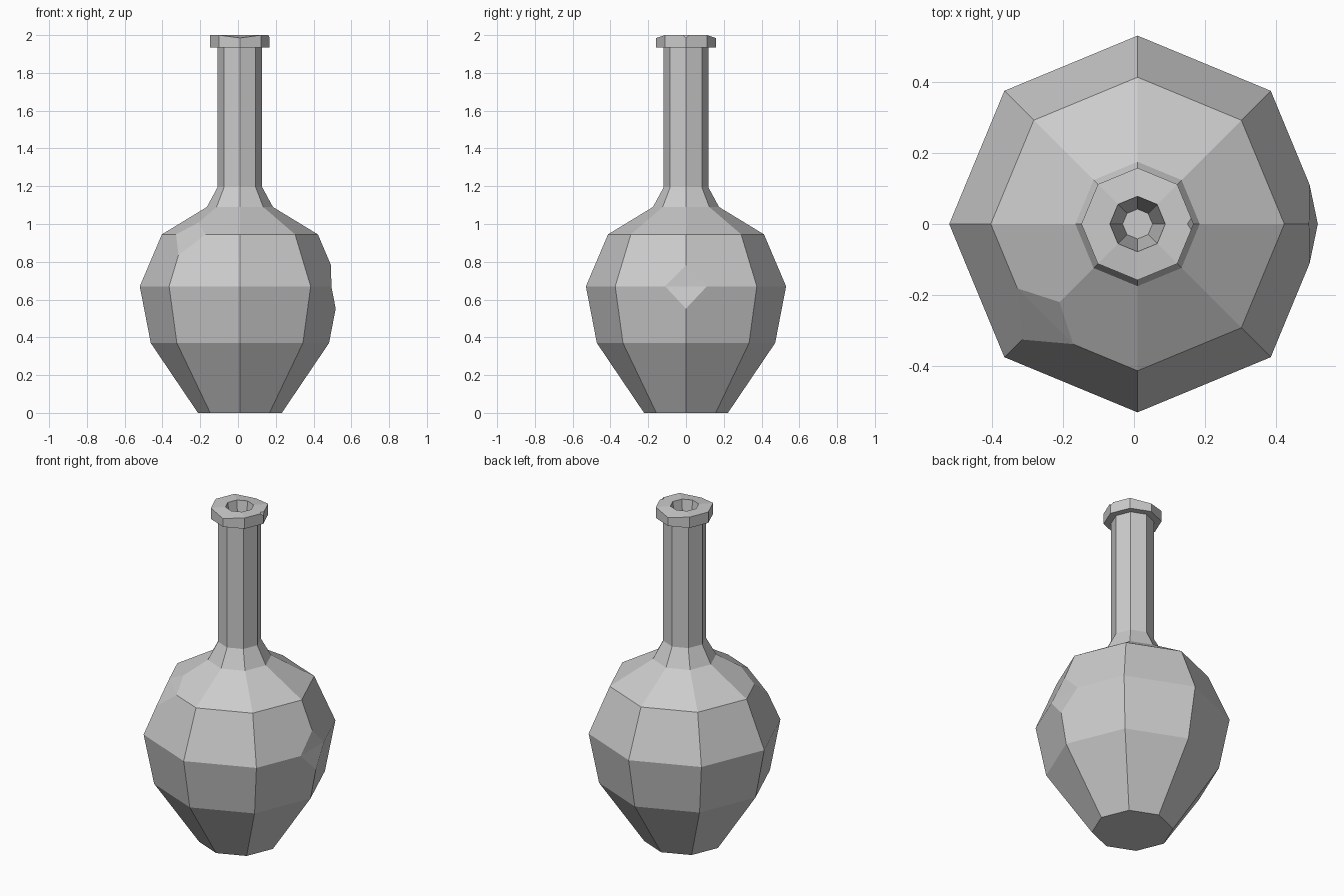
import bpy, bmesh
from math import sin, cos, tau
from mathutils import Vector

cube = bpy.data.objects.get("Cube")
if cube:
    bpy.data.objects.remove(cube)

SIDES = 8
CENTRE_X = 0.01

# Plain grey, one colour for the whole flask
grey = bpy.data.materials.new("plain_grey")
grey.use_nodes = True
colour = (0.6, 0.6, 0.6, 1)
grey.diffuse_color = colour
grey.node_tree.nodes["Principled BSDF"].inputs["Base Color"].default_value = colour

# Radius and height, from the foot up over the lip and down into the mouth
PROFILE = [(0.222, 0), (0.472, 0.37), (0.53, 0.67), (0.413, 0.945),
           (0.175, 1.09), (0.118, 1.195), (0.118, 1.935),
           (0.158, 1.935), (0.158, 2.0), (0.078, 2.0), (0.042, 1.75)]
BELLY, SHOULDER, LIP = 2, 3, 8

bm = bmesh.new()


def ring(radius, z):
    return [bm.verts.new((CENTRE_X + radius * cos(tau * i / SIDES),
                          radius * sin(tau * i / SIDES), z))
            for i in range(SIDES)]


def chip(vert, size):
    """Cut off a corner and crease the cut along the ring."""
    z = vert.co.z
    result = bmesh.ops.bevel(bm, geom=[vert], offset=size, offset_type='OFFSET',
                             segments=1, profile=0.5, affect='VERTICES')
    face = max(result["faces"], key=lambda f: -abs(len(f.verts) - 4))
    level = sorted(face.verts, key=lambda v: abs(v.co.z - z))[:2]
    if len(face.verts) == 4:
        bmesh.ops.connect_verts(bm, verts=level)


# Body, neck, lip and mouth
rings = [ring(r, z) for r, z in PROFILE]
for low, high in zip(rings, rings[1:]):
    for i in range(SIDES):
        j = (i + 1) % SIDES
        bm.faces.new((low[i], low[j], high[j], high[i]))
bm.faces.new(rings[0][::-1])
bm.faces.new(rings[-1])

# Worn lip: front and back corners sit slightly lower
for i in (2, 6):
    rings[LIP][i].co.z -= 0.015

# Chipped corners on the belly, shoulder and lip
chips = [(rings[BELLY][0], 0.12), (rings[SHOULDER][5], 0.12), (rings[LIP][0], 0.018)]
for vert, size in chips:
    chip(vert, size)

bmesh.ops.recalc_face_normals(bm, faces=bm.faces)
mesh = bpy.data.meshes.new("flask")
bm.to_mesh(mesh)
bm.free()
mesh.materials.append(grey)
flask = bpy.data.objects.new("flask", mesh)
bpy.context.collection.objects.link(flask)
